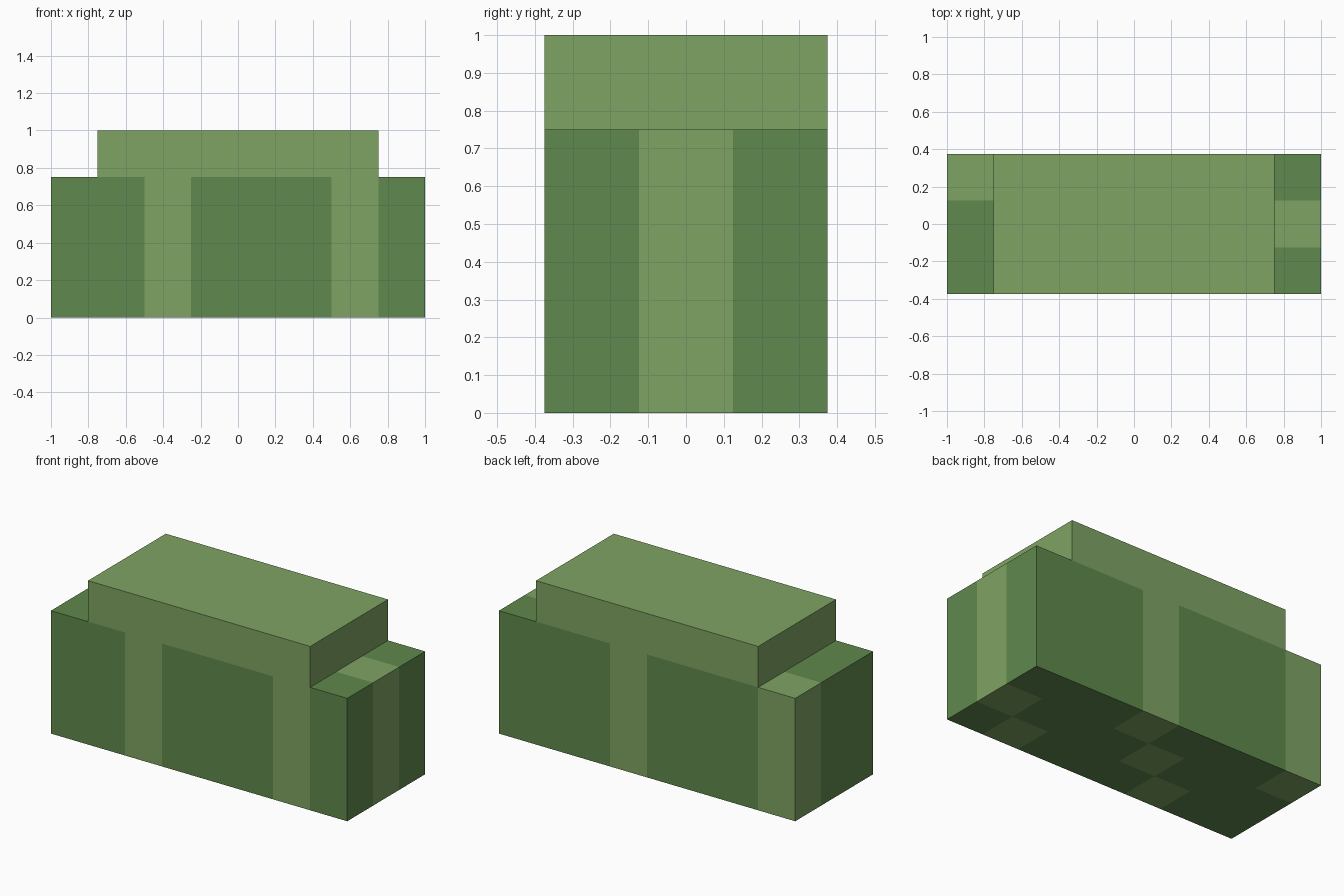
import bpy, bmesh
from mathutils import Vector

if "Cube" in bpy.data.objects:
    bpy.data.objects.remove(bpy.data.objects["Cube"])

CELL = 0.25
NX, NY = 8, 3
# Columns (x index, y index from the front) with pale leaves
PALE = {(2, 0), (6, 0), (3, 1), (7, 1), (0, 2), (4, 2)}


def material(name, rgb):
    m = bpy.data.materials.new(name)
    m.diffuse_color = (*rgb, 1)
    m.use_nodes = True
    m.node_tree.nodes["Principled BSDF"].inputs["Base Color"].default_value = m.diffuse_color
    return m


# Block layout: three-layer patchwork body and a shorter pale crown; value = material slot
cells = {(i, j, k): int((i, j) in PALE)
         for i in range(NX) for j in range(NY) for k in range(3)}
cells.update({(i, j, 3): 1 for i in range(1, NX - 1) for j in range(NY)})

# Closed outer skin: one square wherever a block meets open air
bm = bmesh.new()
for cell, slot in cells.items():
    for axis in range(3):
        for sign in (-1, 1):
            n = Vector((0, 0, 0))
            n[axis] = sign
            if tuple(int(c + d) for c, d in zip(cell, n)) in cells:
                continue
            u = Vector((0, 0, 0))
            u[(axis + 1) % 3] = 0.5
            v = n.cross(u)
            centre = Vector(cell) + Vector((0.5 - NX / 2, 0.5 - NY / 2, 0.5)) + n * 0.5
            corners = (-u - v, u - v, u + v, v - u)
            face = bm.faces.new([bm.verts.new((centre + c) * CELL) for c in corners])
            face.material_index = slot
bmesh.ops.remove_doubles(bm, verts=bm.verts[:], dist=1e-4)
bmesh.ops.recalc_face_normals(bm, faces=bm.faces[:])

# Hedge object with its two leaf colours
mesh = bpy.data.meshes.new("hedge")
bm.to_mesh(mesh)
bm.free()
mesh.materials.append(material("dark_leaves", (0.117, 0.25, 0.074)))
mesh.materials.append(material("pale_leaves", (0.212, 0.367, 0.126)))
bpy.context.collection.objects.link(bpy.data.objects.new("hedge", mesh))
